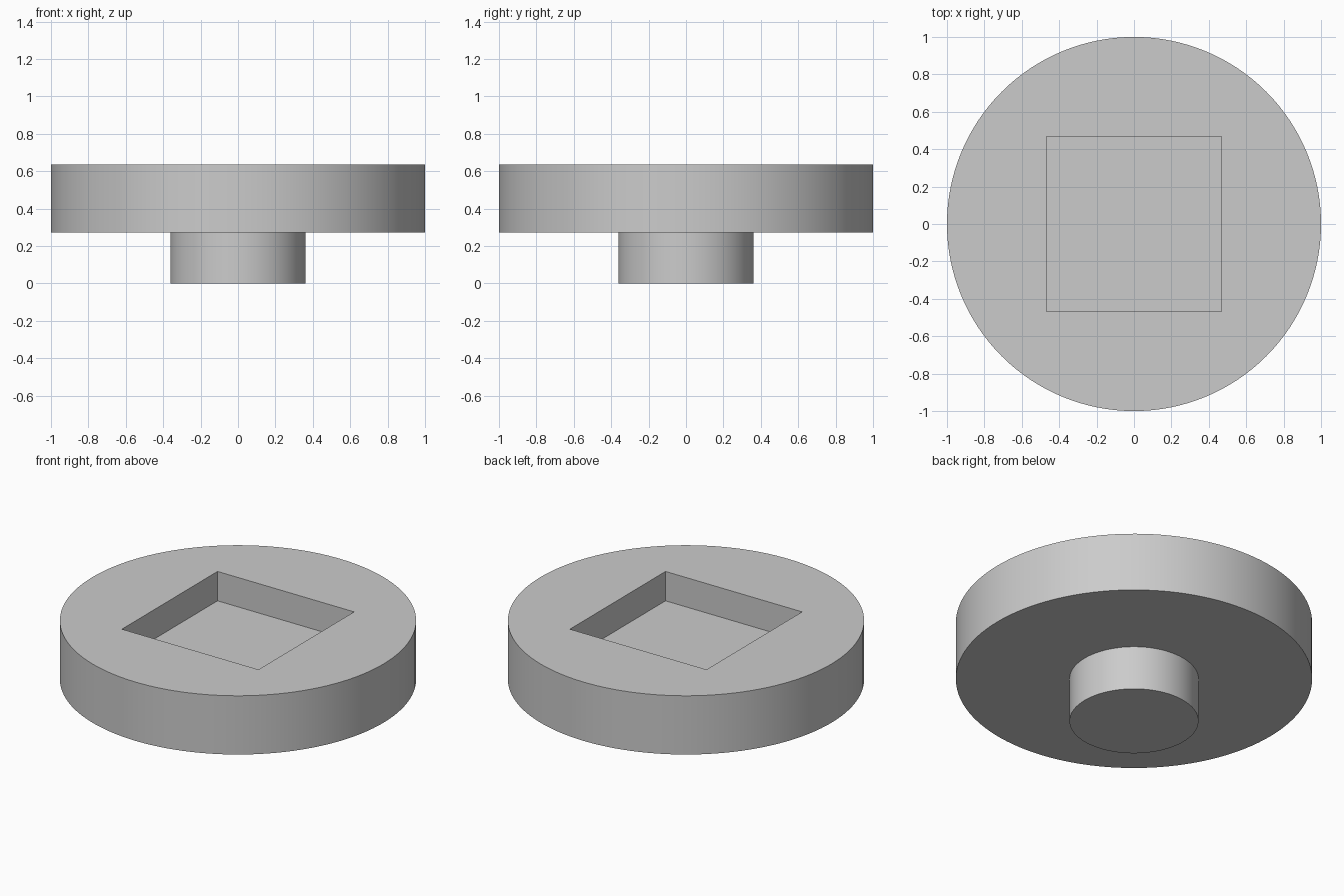
import bpy, bmesh, math

default = bpy.data.objects.get("Cube")
if default:
    bpy.data.objects.remove(default, do_unlink=True)

STEM_R, STEM_H = 0.362, 0.273
DISC_R, TOP = 1.0, 0.637
POCKET_HALF, POCKET_DEPTH = 0.468, 0.182
SEGMENTS = 128

grey = bpy.data.materials.new("plain grey")
grey.use_nodes = True
colour = (0.6, 0.6, 0.6, 1)
grey.diffuse_color = colour
grey.node_tree.nodes["Principled BSDF"].inputs["Base Color"].default_value = colour

# Stemmed disc: one turned profile
bm = bmesh.new()
profile = [(0, 0), (STEM_R, 0), (STEM_R, STEM_H), (DISC_R, STEM_H), (DISC_R, TOP), (0, TOP)]
verts = [bm.verts.new((r, 0, z)) for r, z in profile]
edges = [bm.edges.new(pair) for pair in zip(verts, verts[1:])]
bmesh.ops.spin(bm, geom=verts + edges, axis=(0, 0, 1), cent=(0, 0, 0),
               angle=math.tau, steps=SEGMENTS, use_merge=True)
bmesh.ops.remove_doubles(bm, verts=bm.verts, dist=1e-4)
# Merge each cap and the underside into clean flat faces
bmesh.ops.dissolve_limit(bm, angle_limit=math.radians(0.5), verts=bm.verts, edges=bm.edges)
bmesh.ops.recalc_face_normals(bm, faces=bm.faces)
mesh = bpy.data.meshes.new("stemmed_disc")
bm.to_mesh(mesh)
bm.free()
mesh.materials.append(grey)
disc = bpy.data.objects.new("stemmed_disc", mesh)
bpy.context.collection.objects.link(disc)

# Square pocket sunk into the top
bpy.ops.mesh.primitive_cube_add(size=2, location=(0, 0, TOP))
cutter = bpy.context.object
cutter.name = "pocket_cutter"
cutter.scale = (POCKET_HALF, POCKET_HALF, POCKET_DEPTH)
cutter.hide_render = True
cutter.data.materials.append(grey)

bpy.ops.object.select_all(action="DESELECT")
disc.select_set(True)
bpy.context.view_layer.objects.active = disc
cut = disc.modifiers.new("pocket", "BOOLEAN")
cut.operation = "DIFFERENCE"
cut.solver = "EXACT"
cut.object = cutter
bpy.ops.object.modifier_apply(modifier=cut.name)
bpy.data.objects.remove(cutter, do_unlink=True)

# Round walls smooth, rims sharp
bpy.ops.object.shade_smooth_by_angle(angle=math.radians(30))
